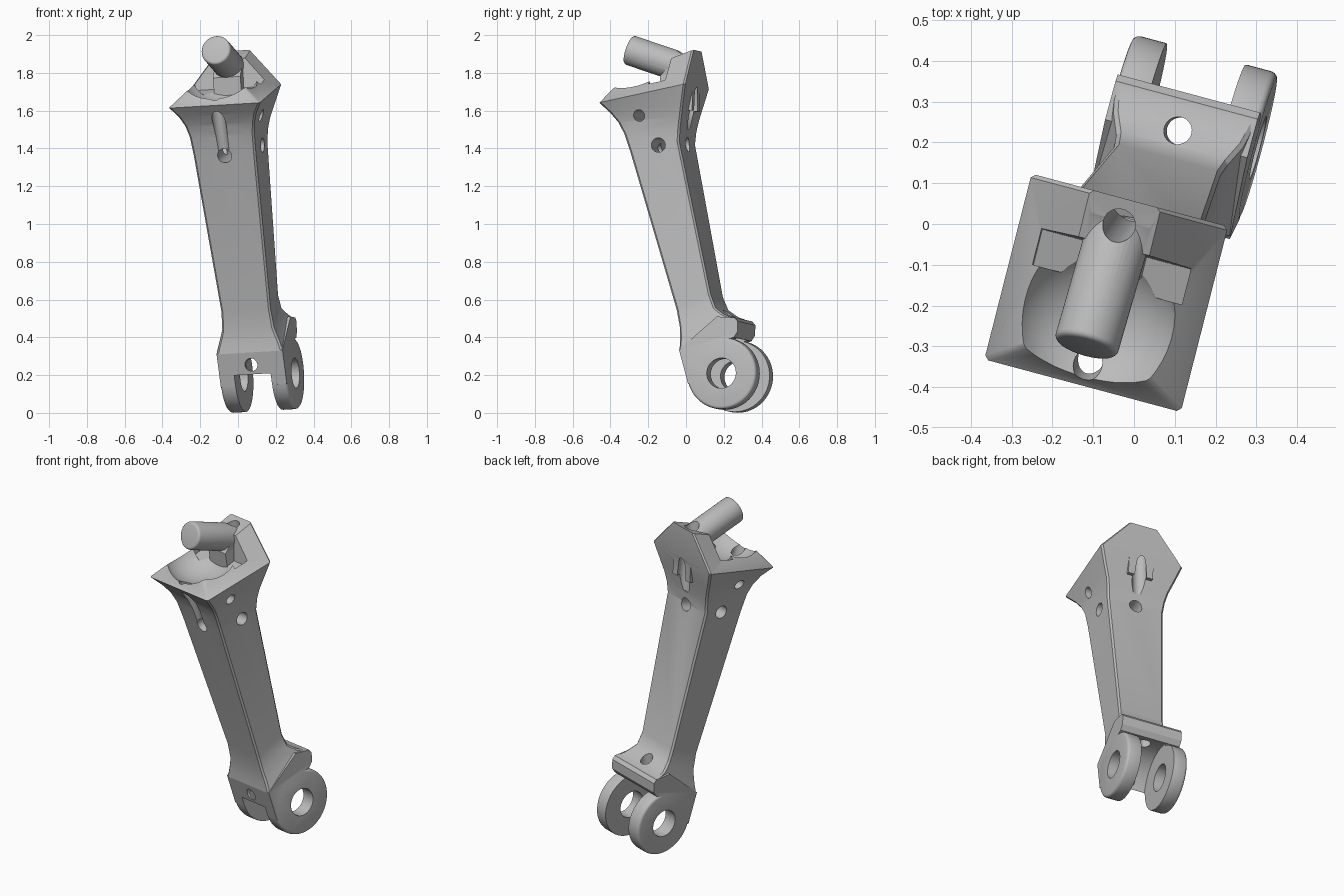
import bpy, bmesh, math
from mathutils import Matrix, Vector

cube = bpy.data.objects.get("Cube")
if cube:
    bpy.data.objects.remove(cube, do_unlink=True)

metal = bpy.data.materials.new("light_grey")
metal.use_nodes = True
metal.diffuse_color = (0.5, 0.5, 0.5, 1)
metal.node_tree.nodes["Principled BSDF"].inputs["Base Color"].default_value = (0.5, 0.5, 0.5, 1)

# The arm is built symmetric about x = 0, around its pivot, then leaned into place
PLACE = (Matrix.Translation((0.128, 0.234, 0.2))
         @ Matrix.Rotation(math.radians(-15), 4, 'Z')
         @ Matrix.Rotation(math.radians(-3.3), 4, 'Y'))


def make(name, bm):
    bmesh.ops.recalc_face_normals(bm, faces=bm.faces)
    if bm.calc_volume(signed=True) < 0:
        bmesh.ops.reverse_faces(bm, faces=bm.faces)
    mesh = bpy.data.meshes.new(name)
    bm.to_mesh(mesh)
    bm.free()
    mesh.materials.append(metal)
    obj = bpy.data.objects.new(name, mesh)
    bpy.context.scene.collection.objects.link(obj)
    return obj


def bridge(bm, rings):
    """Closed skin through a list of equal rings of points."""
    rings = [[bm.verts.new(p) for p in ring] for ring in rings]
    n = len(rings[0])
    for low, high in zip(rings, rings[1:]):
        for i in range(n):
            j = (i + 1) % n
            bm.faces.new((low[i], low[j], high[j], high[i]))
    bm.faces.new(rings[0][::-1])
    bm.faces.new(rings[-1])
    return rings


def prism(name, profile, half):
    """Side profile of (y, z) points, extruded across x."""
    bm = bmesh.new()
    bridge(bm, [[(x, y, z) for y, z in profile] for x in (-half, half)])
    return make(name, bm)


def rod(name, a, b, r, bevel=0.0, sides=40):
    """Cylinder between two points, with optional rounded rims."""
    a, b = Vector(a), Vector(b)
    turn = (b - a).to_track_quat('Z', 'Y')
    steps = [(0, r)] + [(1, r)]
    length = (b - a).length
    if bevel:
        arc = [(bevel * (1 - math.sin(t)), r - bevel * (1 - math.cos(t)))
               for t in (math.pi / 2, math.pi / 3, math.pi / 6, 0)]
        steps = [(d / length, q) for d, q in arc[::-1]]
        steps = steps[::-1]
        steps = [(bevel * (1 - math.cos(t)) / length, r - bevel * (1 - math.sin(t)))
                 for t in (0, math.pi / 6, math.pi / 3, math.pi / 2)]
        steps += [(1 - d, q) for d, q in steps[::-1]]
    bm = bmesh.new()
    bridge(bm, [[a.lerp(b, d) + turn @ Vector((q * math.cos(k * math.tau / sides),
                                              q * math.sin(k * math.tau / sides), 0))
                 for k in range(sides)] for d, q in steps])
    return make(name, bm)


def loft(name, levels, chamfer):
    """Sections (front y, front z, back y, back z, half width) with eased corners."""
    rings = []
    for yf, zf, yb, zb, h in levels:
        front, back = Vector((0, yf, zf)), Vector((0, yb, zb))
        inset = (back - front).normalized() * chamfer
        side = Vector((h, 0, 0))
        ease = Vector((h - chamfer, 0, 0))
        rings.append([front - ease, front + ease, front + inset + side, back - inset + side,
                      back + ease, back - ease, back - inset - side, front + inset - side])
    bm = bmesh.new()
    bridge(bm, rings)
    bmesh.ops.triangulate(bm, faces=bm.faces)
    return make(name, bm)


def measure(mesh):
    bm = bmesh.new()
    bm.from_mesh(mesh)
    closed = all(e.is_manifold for e in bm.edges)
    volume = bm.calc_volume(signed=True)
    bm.free()
    return closed, volume


def combine(target, tool, operation):
    """Apply a boolean with the first solver that leaves a sound solid."""
    before = measure(target.data)[1]
    mod = target.modifiers.new(tool.name, 'BOOLEAN')
    mod.operation = operation
    mod.object = tool
    result = None
    for solver in ('MANIFOLD', 'EXACT', 'FLOAT'):
        mod.solver = solver
        bpy.context.view_layer.update()
        graph = bpy.context.evaluated_depsgraph_get()
        mesh = bpy.data.meshes.new_from_object(target.evaluated_get(graph))
        closed, volume = measure(mesh)
        change = volume / before
        sound = 0.75 < change < 1.0 if operation == 'DIFFERENCE' else 1.0 < change < 1.5
        if sound and (closed or result is None):
            result = mesh
        if sound and closed:
            break
    target.modifiers.remove(mod)
    if result:
        target.data = result
    bpy.data.objects.remove(tool, do_unlink=True)


# Tapered shaft flaring into the fork below and the roofed head above
arm = loft("suspension_arm", [
    (-.235, .12, .07, .29, .18), (-.235, .17, .0, .315, .165), (-.243, .24, -.05, .35, .142),
    (-.265, .34, -.08, .42, .135), (-.521, 1.17, -.255, 1.23, .17), (-.555, 1.27, -.25, 1.30, .177),
    (-.585, 1.33, -.24, 1.36, .19), (-.625, 1.38, -.228, 1.42, .212),
    (-.675, 1.43, -.205, 1.53, .25), (-.58, 1.58, -.205, 1.72, .09)], .01)

# Bowl and cross notch in the head
bm = bmesh.new()
bmesh.ops.create_uvsphere(bm, u_segments=40, v_segments=24, radius=1,
                          matrix=Matrix.Translation((0, -.52, 1.59))
                          @ Matrix.Rotation(math.radians(8), 4, 'X')
                          @ Matrix.Diagonal((.21, .2, .16, 1)))
combine(arm, make("bowl_cut", bm), 'DIFFERENCE')
combine(arm, prism("notch_cut", [(-.33, 1.52), (-.42, 1.49), (-.42, 1.8), (-.32, 1.8)], .19),
        'DIFFERENCE')

# Pin with its neck
combine(arm, prism("pin_neck", [(-.21, 1.4), (-.21, 1.712), (-.26, 1.7), (-.34, 1.64),
                                (-.39, 1.58), (-.37, 1.4)], .075), 'UNION')
combine(arm, rod("pin", (0, -.582, 1.725), (0, -.24, 1.614), .08, .014), 'UNION')

# Fork: lug block with back shelf, two rounded eyes, open slot between
combine(arm, prism("fork_block", [
    (-.234, .123), (-.182, -.056), (-.02, -.08), (0, .17), (.065, .19), (.085, .22),
    (.085, .275), (.068, .295), (-.03, .3)], .181), 'UNION')
for s in (-1, 1):
    combine(arm, rod("fork_eye", (s * .088, 0, 0), (s * .183, 0, 0), .19, .016, 64), 'UNION')
arc = [math.radians(d) for d in range(230, 29, -8)]
combine(arm, prism("fork_slot", [(.2 * math.cos(t), .2 * math.sin(t)) for t in arc]
                   + [(.3, .1), (.3, -.3), (-.13, -.3)], .1), 'DIFFERENCE')

# Drilled holes: start, end, radius
for start, end, r in [
        ((-.4, 0, 0), (.4, 0, 0), .08),
        ((0, -.01, .1), (0, -.01, .5), .034),
        ((0, -.35, .055), (0, -.1, .055), .034),
        ((0, -.62, 1.14), (0, -.15, 1.245), .038),
        ((0, -.655, 1.57), (0, -.54, 1.16), .035),
        ((0, -.292, 1.85), (0, -.215, 1.31), .04),
        ((-.4, -.367, 1.21), (.4, -.367, 1.21), .038),
        ((-.4, -.467, 1.365), (.4, -.467, 1.365), .03)]:
    combine(arm, rod("drill", start, end, r), 'DIFFERENCE')

arm.data.transform(PLACE)
arm.data.materials.clear()
arm.data.materials.append(metal)
bpy.ops.object.select_all(action='DESELECT')
arm.select_set(True)
bpy.context.view_layer.objects.active = arm
bpy.ops.object.shade_smooth_by_angle(angle=math.radians(32))
